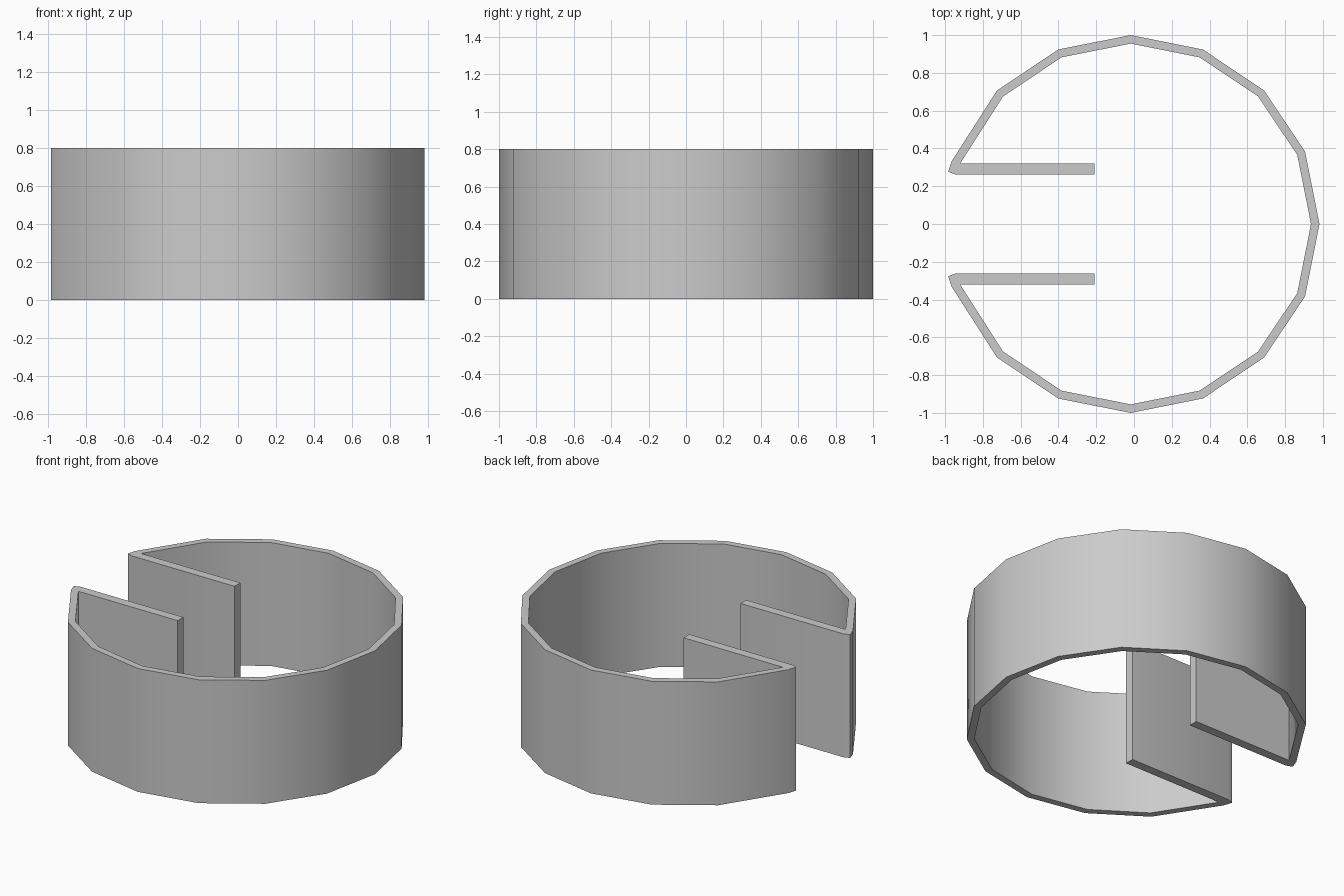
import bpy, bmesh, math

if "Cube" in bpy.data.objects:
    bpy.data.objects.remove(bpy.data.objects["Cube"])

HEIGHT = 0.8
CX = -0.018          # centre of the 16-sided ring


def arc(radius):
    """Ring points from the front-left corner round the right to the back-left corner."""
    return [(CX + radius * math.cos(k * math.pi / 8),
             radius * math.sin(k * math.pi / 8)) for k in range(-6, 7)]


def mirrored(points):
    return [(x, -y) for x, y in reversed(points)]


# Rounded tip where the ring folds back, then the straight arm, then the inner corner
fold = [(-0.966, 0.331), (-0.984, 0.277), (-0.945, 0.262),
        (-0.208, 0.262), (-0.208, 0.321), (-0.92, 0.321)]
profile = arc(1.0) + fold + arc(0.955)[::-1] + mirrored(fold)

# Clip band: closed profile extruded upward
bm = bmesh.new()
base = bm.faces.new([bm.verts.new((x, y, 0)) for x, y in profile])
top = bmesh.ops.extrude_face_region(bm, geom=[base], use_keep_orig=True)
bmesh.ops.translate(bm, vec=(0, 0, HEIGHT),
                    verts=[g for g in top["geom"] if isinstance(g, bmesh.types.BMVert)])
bmesh.ops.recalc_face_normals(bm, faces=bm.faces)

mesh = bpy.data.meshes.new("clip_band")
bm.to_mesh(mesh)
bm.free()
band = bpy.data.objects.new("clip_band", mesh)
bpy.context.collection.objects.link(band)

# Smooth wall, crisp rims and folds
bpy.context.view_layer.objects.active = band
band.select_set(True)
bpy.ops.object.shade_smooth_by_angle(angle=math.radians(30))
